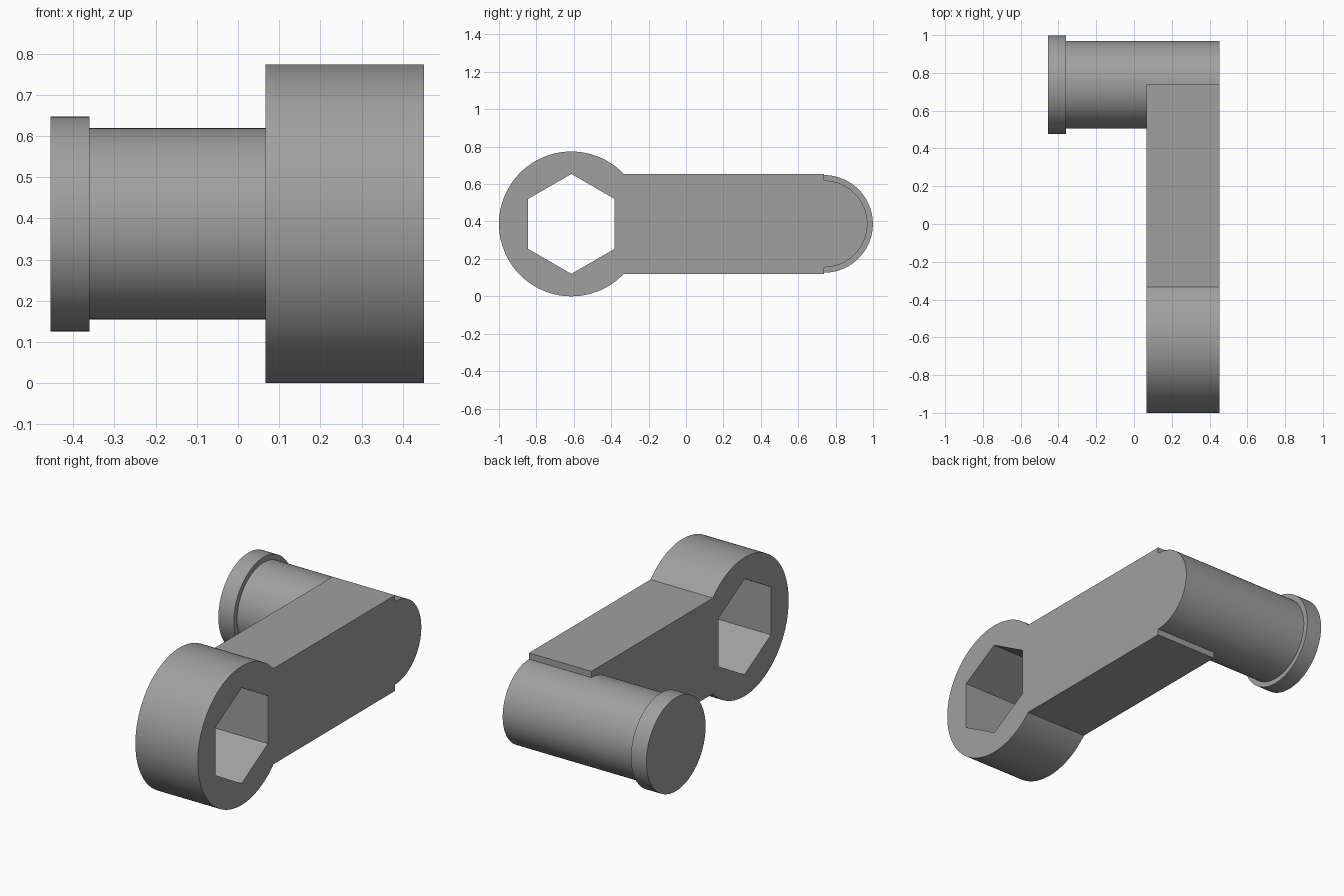
import bpy, bmesh, math

if "Cube" in bpy.data.objects:
    bpy.data.objects.remove(bpy.data.objects["Cube"])

X0, X1 = 0.067, 0.452        # arm thickness range
ZC = 0.387                   # common axis height
RING_Y, RING_R = -0.613, 0.387
HEX_R = 0.267                # hex socket, also half the arm height
PIN_Y, PIN_R = 0.738, 0.232

grey = bpy.data.materials.new("steel_grey")
grey.diffuse_color = (0.35, 0.35, 0.35, 1)
grey.use_nodes = True
grey.node_tree.nodes["Principled BSDF"].inputs["Base Color"].default_value = grey.diffuse_color


def arc(cy, r, a0, a1, n):
    """Points (y, z) along an arc about the common axis height."""
    return [(cy + r * math.cos(a0 + (a1 - a0) * i / n),
             ZC + r * math.sin(a0 + (a1 - a0) * i / n)) for i in range(n + 1)]


def finish(bm, name):
    bmesh.ops.recalc_face_normals(bm, faces=bm.faces)
    mesh = bpy.data.meshes.new(name)
    bm.to_mesh(mesh)
    bm.free()
    mesh.materials.append(grey)
    obj = bpy.data.objects.new(name, mesh)
    bpy.context.collection.objects.link(obj)
    bpy.ops.object.select_all(action='DESELECT')
    bpy.context.view_layer.objects.active = obj
    obj.select_set(True)
    bpy.ops.object.shade_smooth_by_angle(angle=math.radians(25))
    return obj


def loop(bm, pts, x):
    vs = [bm.verts.new((x, y, z)) for y, z in pts]
    return [bm.edges.new((vs[i], vs[(i + 1) % len(vs)])) for i in range(len(vs))]


# Crank arm: ring end, straight bar and stepped round tip with a hex socket
a = math.asin(HEX_R / RING_R)
outline = arc(RING_Y, RING_R, a, 2 * math.pi - a, 96)
outline += [(PIN_Y, ZC - HEX_R)]
outline += arc(PIN_Y, PIN_R, -math.pi / 2, math.pi / 2, 48)
outline += [(PIN_Y, ZC + HEX_R)]
socket = arc(RING_Y, HEX_R, math.pi / 2, math.pi / 2 + 2 * math.pi, 6)[:-1]

bm = bmesh.new()
edges = loop(bm, outline, X0) + loop(bm, socket, X0)
bmesh.ops.triangle_fill(bm, edges=edges, use_beauty=True)
ext = bmesh.ops.extrude_face_region(bm, geom=bm.faces[:], use_keep_orig=True)
bmesh.ops.translate(bm, vec=(X1 - X0, 0, 0),
                    verts=[g for g in ext["geom"] if isinstance(g, bmesh.types.BMVert)])
finish(bm, "crank_arm")

# Pin with a wider end flange, stepped profile running from arm to tip
steps = [(X0, PIN_R), (-0.36, PIN_R), (-0.36, 0.261), (-0.455, 0.261)]
bm = bmesh.new()
rings = []
for x, r in steps:
    rings.append([bm.verts.new((x, y, z))
                  for y, z in arc(PIN_Y, r, -math.pi / 2, 1.5 * math.pi, 96)[:-1]])
for p, q in zip(rings, rings[1:]):
    for i in range(96):
        j = (i + 1) % 96
        bm.faces.new((p[i], p[j], q[j], q[i]))
bm.faces.new(rings[-1])
finish(bm, "flanged_pin")
